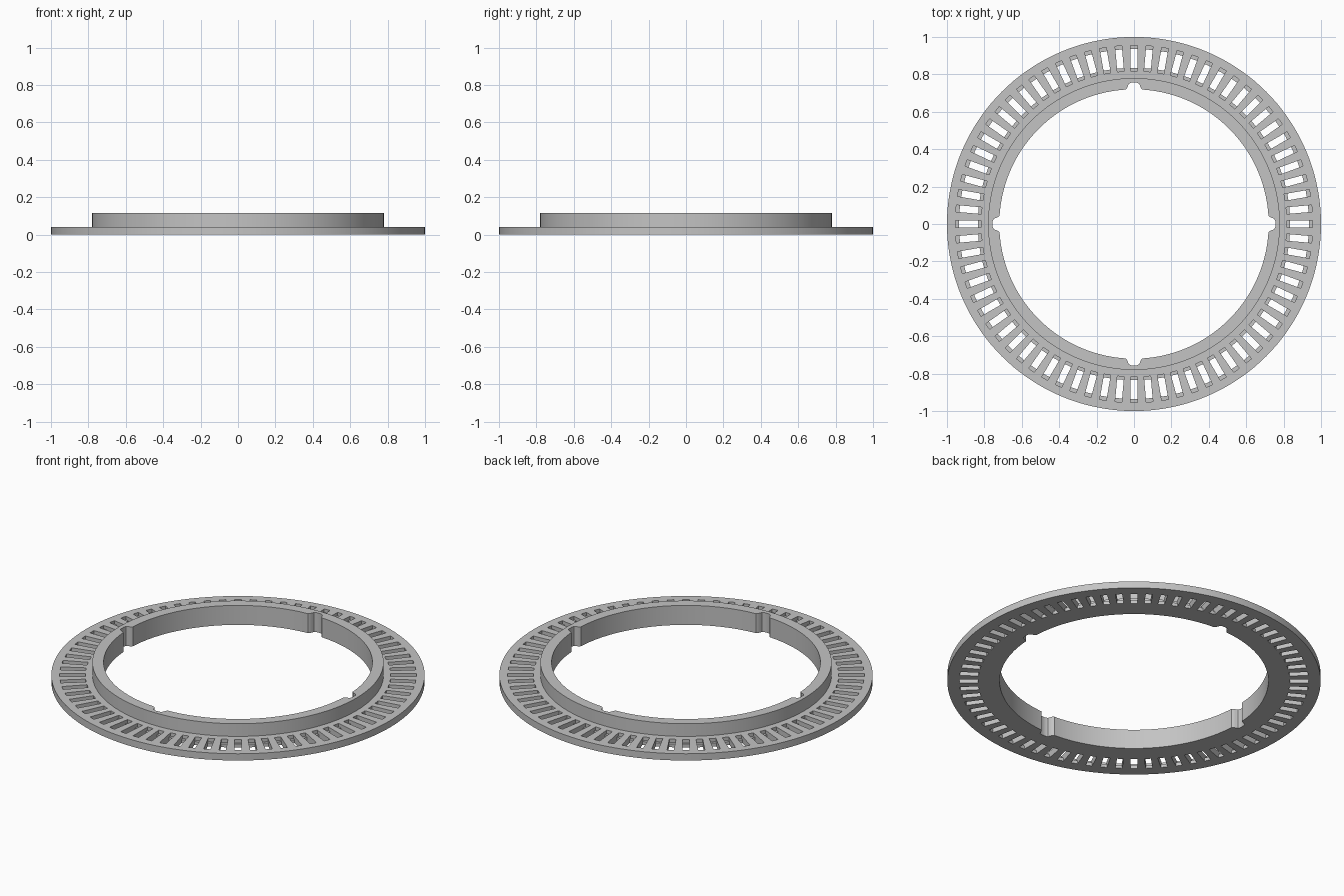
import bpy, bmesh, math
from mathutils import Matrix, Vector

cube = bpy.data.objects.get("Cube")
if cube:
    bpy.data.objects.remove(cube)

SLOTS = 72
SEGMENTS = 144

grey = bpy.data.materials.new("light grey")
grey.use_nodes = True
grey.diffuse_color = (0.55, 0.55, 0.55, 1)
grey.node_tree.nodes["Principled BSDF"].inputs["Base Color"].default_value = grey.diffuse_color


def make_object(name, bm):
    bmesh.ops.recalc_face_normals(bm, faces=bm.faces)
    mesh = bpy.data.meshes.new(name)
    bm.to_mesh(mesh)
    bm.free()
    mesh.materials.append(grey)
    obj = bpy.data.objects.new(name, mesh)
    bpy.context.collection.objects.link(obj)
    return obj


def lathe(name, profile):
    """Closed (radius, height) profile revolved about z."""
    bm = bmesh.new()
    verts = [bm.verts.new((r, 0, z)) for r, z in profile]
    edges = [bm.edges.new((v, verts[i - 1])) for i, v in enumerate(verts)]
    bmesh.ops.spin(bm, geom=verts + edges, cent=(0, 0, 0), axis=(0, 0, 1),
                   angle=math.tau, steps=SEGMENTS, use_merge=True)
    bmesh.ops.remove_doubles(bm, verts=bm.verts, dist=0.0001)
    return make_object(name, bm)


def radial_prisms(name, outline, z0, z1, count):
    """Outline of (radius, sideways) points, extruded and repeated round z."""
    bm = bmesh.new()
    for i in range(count):
        turn = Matrix.Rotation(math.tau * i / count, 4, "Z")
        face = bm.faces.new([bm.verts.new(turn @ Vector((r, s, z0))) for r, s in outline])
        top = bmesh.ops.extrude_face_region(bm, geom=[face])["geom"]
        bmesh.ops.translate(bm, vec=(0, 0, z1 - z0),
                            verts=[v for v in top if isinstance(v, bmesh.types.BMVert)])
    obj = make_object(name, bm)
    obj.hide_render = True
    return obj


def slot_outline(r0, r1, half):
    return [(r0, -half), (r1, -half), (r1, half), (r0, half)]


# Flat flange with the raised inner collar
ring = lathe("flanged_ring", [(0.72, 0), (1, 0), (1, 0.04), (0.78, 0.04),
                              (0.78, 0.115), (0.72, 0.115)])

# Vent slots: long shallow recess above, shorter opening right through
recess = radial_prisms("slot_recess_cutter", slot_outline(0.818, 0.955, 0.018),
                       0.02, 0.06, SLOTS)
opening = radial_prisms("slot_opening_cutter", slot_outline(0.835, 0.935, 0.018),
                        -0.02, 0.03, SLOTS)

# Four keyways with flared mouths in the bore
half = [(0.70, 0.05), (0.719, 0.045), (0.726, 0.037), (0.74, 0.032),
        (0.75, 0.027), (0.756, 0.015)]
keyway = half + [(r, -s) for r, s in reversed(half)]
keyways = radial_prisms("keyway_cutter", keyway, -0.05, 0.2, 4)

bpy.context.view_layer.objects.active = ring
ring.select_set(True)
for cutter in (recess, opening, keyways):
    mod = ring.modifiers.new(cutter.name, "BOOLEAN")
    mod.operation = "DIFFERENCE"
    mod.solver = "EXACT"
    mod.object = cutter
    bpy.ops.object.modifier_apply(modifier=mod.name)
    bpy.data.objects.remove(cutter)

bpy.ops.object.shade_smooth_by_angle(angle=math.radians(30))
